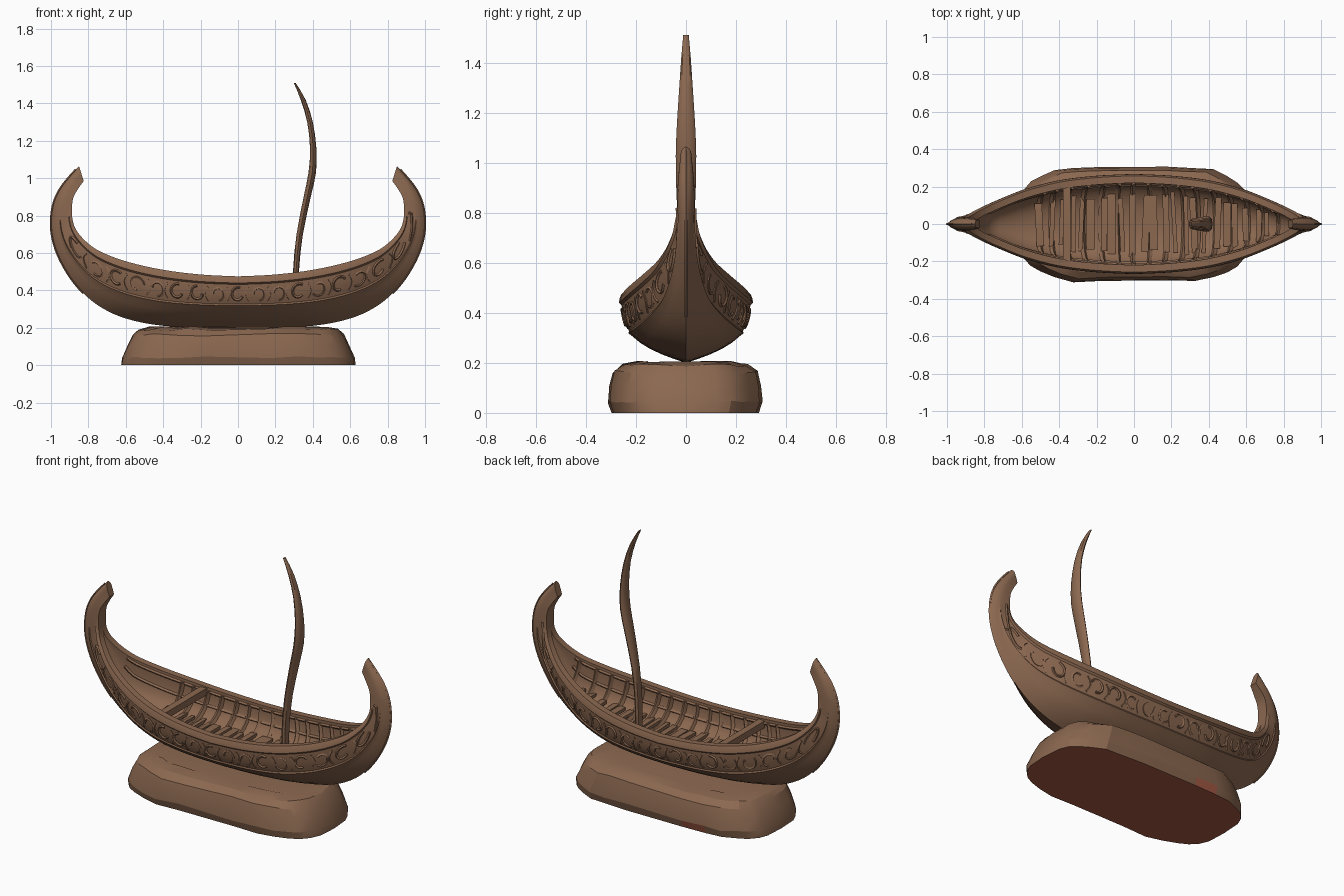
import bpy, bmesh, math, random
from mathutils import Vector

random.seed(4)
if "Cube" in bpy.data.objects:
    bpy.data.objects.remove(bpy.data.objects["Cube"])


def material(name, rgb):
    m = bpy.data.materials.new(name)
    m.use_nodes = True
    m.diffuse_color = (*rgb, 1)
    bsdf = m.node_tree.nodes["Principled BSDF"]
    bsdf.inputs["Base Color"].default_value = (*rgb, 1)
    bsdf.inputs["Roughness"].default_value = 0.8
    return m


WOOD = material("brown wood", (0.258, 0.138, 0.08))
UNDERSIDE = material("red brown underside", (0.38, 0.105, 0.062))


def add_object(name, mesh, angle=30):
    obj = bpy.data.objects.new(name, mesh)
    bpy.context.collection.objects.link(obj)
    bpy.ops.object.select_all(action="DESELECT")
    obj.select_set(True)
    bpy.context.view_layer.objects.active = obj
    bpy.ops.object.shade_smooth_by_angle(angle=math.radians(angle))
    return obj


def loft(name, rings, angle=30):
    """Skin closed rings of points and cap both ends."""
    bm = bmesh.new()
    loops = [[bm.verts.new(p) for p in ring] for ring in rings]
    n = len(loops[0])
    for a, b in zip(loops, loops[1:]):
        for i in range(n):
            j = (i + 1) % n
            bm.faces.new((a[i], a[j], b[j], b[i]))
    bm.faces.new(loops[0])
    bm.faces.new(loops[-1])
    bmesh.ops.remove_doubles(bm, verts=bm.verts, dist=0.0002)
    bmesh.ops.recalc_face_normals(bm, faces=bm.faces)
    mesh = bpy.data.meshes.new(name)
    bm.to_mesh(mesh)
    bm.free()
    mesh.materials.append(WOOD)
    return add_object(name, mesh, angle)


def strips(name, paths, radius):
    """Sweep a small diamond section along each path."""
    curve = bpy.data.curves.new(name, "CURVE")
    curve.dimensions = "3D"
    curve.bevel_depth = radius
    curve.bevel_resolution = 0
    curve.use_fill_caps = True
    for path in paths:
        spline = curve.splines.new("POLY")
        spline.points.add(len(path) - 1)
        for point, co in zip(spline.points, path):
            point.co = (*co, 1)
    temp = bpy.data.objects.new(name, curve)
    mesh = bpy.data.meshes.new_from_object(temp)
    bpy.data.objects.remove(temp)
    mesh.materials.clear()
    mesh.materials.append(WOOD)
    return add_object(name, mesh)


def box(name, center, size, turn=0.0):
    bpy.ops.mesh.primitive_cube_add(size=1, location=center, rotation=(0, 0, turn))
    obj = bpy.context.object
    obj.name = name
    obj.scale = size
    obj.data.materials.append(WOOD)


def smooth_row(rows, t):
    """Catmull-Rom interpolation between table rows."""
    i = min(int(t), len(rows) - 2)
    f = t - i
    get = lambda k: rows[max(0, min(k, len(rows) - 1))]
    return [0.5 * (2 * b + (c - a) * f + (2 * a - 5 * b + 4 * c - d) * f * f
                   + (3 * b - a - 3 * c + d) * f ** 3)
            for a, b, c, d in zip(get(i - 1), get(i), get(i + 1), get(i + 2))]


# Half-hull stations: keel x, keel z, sheer x, sheer z, half width, fullness
STATIONS = [
    (0, .2, 0, .475, .262, 3.5), (.25, .203, .2, .485, .252, 3.5),
    (.45, .217, .4, .51, .227, 3.3), (.63, .26, .58, .55, .18, 2.8),
    (.77, .335, .72, .6, .125, 2.3), (.875, .44, .8, .65, .088, 2),
    (.95, .56, .86, .715, .055, 2.2), (.99, .67, .883, .77, .04, 3),
    (1, .77, .888, .83, .035, 3.5), (.985, .87, .882, .89, .034, 4),
    (.94, .96, .86, .935, .031, 5), (.85, 1.065, .825, .985, .022, 8)]
LAST = len(STATIONS) - 1


def station(u):
    kx, kz, sx, sz, w, full = smooth_row(STATIONS, abs(u))
    s = -1 if u < 0 else 1
    return Vector((s * kx, 0, kz)), Vector((s * sx, 0, sz)), w, full


def outer(u, v, side, lift=0.0):
    keel, sheer, w, full = station(u)
    fade = max(0, min(1, 8 - abs(u)))
    p = keel.lerp(sheer, v)
    p.y = side * (w * (1 - (1 - v) ** full) + lift * fade)
    return p


def inner(u, g, side, lift=0.0):
    keel, sheer, w, _ = station(u)
    w = max(w - .042, 0)
    p = keel.lerp(sheer, 1 - .7 * min(1, w / .08) * g)
    p.y = side * w * max(0, 1 - g ** 3.5) ** .5
    p.z += lift
    return p


def u_at(x, v):
    """Station parameter where the hull line at height v reaches x."""
    lo, hi = 0.0, 8.0
    for _ in range(25):
        mid = (lo + hi) / 2
        if outer(mid, v, 1).x < abs(x):
            lo = mid
        else:
            hi = mid
    return math.copysign(lo, x)


# Hull with recessed carved band, rim and hollow inside
SECTION = [(1, -.004), (.93, .004), (.87, .006), (.84, -.004), (.7, -.005),
           (.56, -.005), (.46, -.004), (.43, .005), (.39, 0), (.29, 0),
           (.2, 0), (.12, 0), (.05, 0)]
DEPTHS = [0, .2, .4, .6, .75, .88, .96]
rings = []
for k in range(-4 * LAST, 4 * LAST + 1):
    u = k / 4
    ring = [outer(u, v, 1, lift) for v, lift in SECTION] + [station(u)[0]]
    ring += [outer(u, v, -1, lift) for v, lift in reversed(SECTION)]
    ring += [inner(u, g, -1) for g in DEPTHS] + [inner(u, 1, 1)]
    ring += [inner(u, g, 1) for g in reversed(DEPTHS)]
    rings.append(ring)
loft("hull", rings)

# Raised ridge up each stem
strips("stem_ridges", [[station(d * k / 4)[0] for k in range(18, 4 * LAST)]
                       for d in (-1, 1)], .006)

# Carved scrolls and leaves in the side bands
scrolls, leaves = [], []
for side in (-1, 1):
    for n in range(-8, 9):
        x = n * .108
        turn = random.uniform(0, 6)
        arc = []
        for k in range(11):
            a = turn + k * .45
            r = 1 - .03 * k
            v = .65 + .14 * r * math.sin(a)
            arc.append(outer(u_at(x + .038 * r * math.cos(a), v), v, side, -.005))
        scrolls.append(arc)
        leaf = []
        lean = random.choice((-1, 1))
        for k in range(5):
            v = .5 + .07 * k
            dx = .054 + lean * .018 * math.sin(k * .8)
            leaf.append(outer(u_at(x + dx, v), v, side, -.006))
        leaves.append(leaf)
strips("carved_scrolls", scrolls, .007)
strips("carved_leaves", leaves, .007)

# Ribs and stringers inside the hull
ribs = []
for n in range(-6, 10):
    u = u_at(n * .083 + random.uniform(-.01, .01), .7)
    half = [inner(u, g / 10, 1, .003) for g in range(1, 11)]
    ribs.append(half + [Vector((p.x, -p.y, p.z)) for p in reversed(half[:-1])])
strips("ribs", ribs, .014)
strips("stringers", [[inner(k / 4, g, s) for k in range(-18, 19)]
                     for s in (-1, 1) for g in (.12, .5)], .009)

# Loose floor planks and the cross beam
for n in range(-9, 14):
    x = n * .055 + random.uniform(-.012, .012)
    p = inner(u_at(x, .5), .8, 1)
    box("floor_plank", (x, random.uniform(-.01, .01), p.z + random.uniform(-.01, .005)),
        (random.uniform(.02, .045), 2 * p.y * random.uniform(.85, 1.05), .018),
        random.uniform(-.06, .06))
box("thwart", (-.36, 0, .475), (.04, .42, .04))

# Curved mast blade: x, z, half thickness, half width
MAST = [(.31, .28, .016, .026), (.31, .5, .016, .028), (.33, .7, .017, .031),
        (.37, .9, .019, .039), (.397, 1.03, .02, .041), (.402, 1.16, .017, .036),
        (.385, 1.3, .015, .027), (.348, 1.42, .013, .019), (.303, 1.51, .005, .011)]
rings = []
for k in range(2 * len(MAST) - 1):
    x, z, rx, ry = smooth_row(MAST, k / 2)
    rings.append([(x + rx * math.cos(a * math.pi / 4), ry * math.sin(a * math.pi / 4), z)
                  for a in range(8)])
loft("mast", rings, 40)

# Rough stone-shaped plinth with a narrower waist
rings = []
lumps = [random.uniform(-.008, .008) for _ in range(30)]
for z, sx, sy in ((0, .627, .287), (.045, .622, .302), (.11, .592, .297),
                  (.165, .564, .284), (.192, .54, .245), (.205, .48, .18)):
    ring = []
    for k in range(30):
        a = k * math.tau / 30
        c, s = math.cos(a), math.sin(a)
        x = math.copysign(abs(c) ** .55, c) * (sx + lumps[k] * .4)
        waist = .011 * math.cos(9 * x) + lumps[k]
        y = math.copysign(abs(s) ** .55, s) * (sy - waist)
        dz = random.uniform(-.009, .004) if z else 0
        ring.append((x, y, z + dz))
    rings.append(ring)
plinth = loft("plinth", rings, 22)

# Red underside, with a worn patch on the lower back edge
plinth.data.materials.append(UNDERSIDE)
for face in plinth.data.polygons:
    c = face.center
    worn = c.z < .03 and c.y > .2 and -.36 < c.x < -.16
    if face.normal.z < -.9 or worn:
        face.material_index = 1
